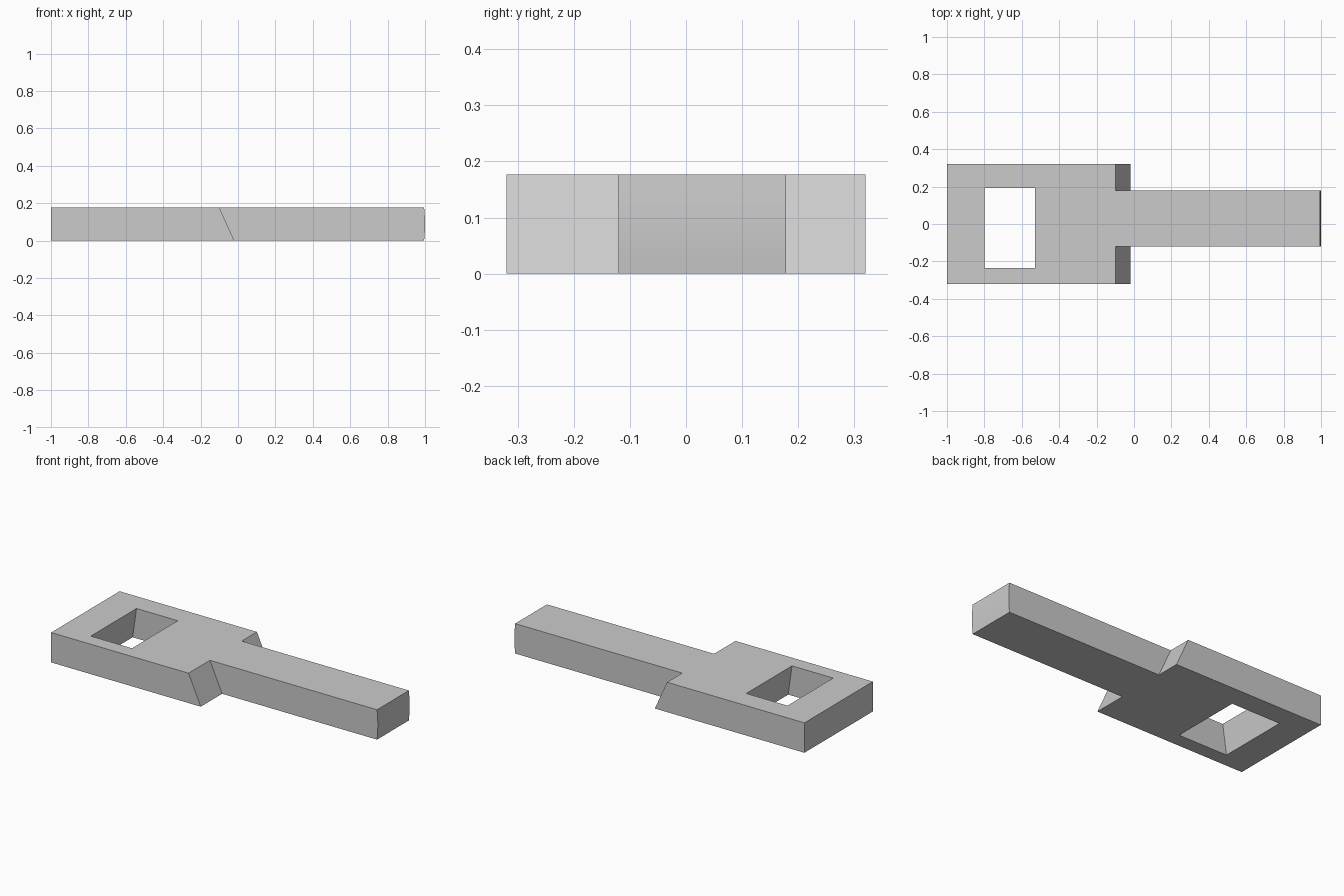
import bpy
import bmesh
import math

cube = bpy.data.objects.get("Cube")
if cube:
    bpy.data.objects.remove(cube, do_unlink=True)

HEIGHT = 0.177

gray = bpy.data.materials.new("plain gray")
gray.use_nodes = True
color = (0.6, 0.6, 0.6, 1)
gray.diffuse_color = color
gray.node_tree.nodes["Principled BSDF"].inputs["Base Color"].default_value = color


def side_profile(name, points, y0, y1):
    """Extrude an x-z outline from y0 to y1."""
    bm = bmesh.new()
    face = bm.faces.new([bm.verts.new((x, y0, z)) for x, z in points])
    result = bmesh.ops.extrude_face_region(bm, geom=[face])
    moved = [v for v in result["geom"] if isinstance(v, bmesh.types.BMVert)]
    bmesh.ops.translate(bm, verts=moved, vec=(0, y1 - y0, 0))
    bmesh.ops.recalc_face_normals(bm, faces=bm.faces)
    mesh = bpy.data.meshes.new(name)
    bm.to_mesh(mesh)
    bm.free()
    mesh.materials.append(gray)
    obj = bpy.data.objects.new(name, mesh)
    bpy.context.collection.objects.link(obj)
    return obj


def combine(target, other, operation):
    """Apply a boolean and remove the helper."""
    other.hide_render = True
    mod = target.modifiers.new(operation.lower(), "BOOLEAN")
    mod.operation = operation
    mod.solver = "EXACT"
    mod.object = other
    bpy.context.view_layer.objects.active = target
    bpy.ops.object.modifier_apply(modifier=mod.name)
    bpy.data.objects.remove(other, do_unlink=True)


# Wide head with slanted shoulders
body = side_profile("latch_plate", [(-1, 0), (-0.02, 0), (-0.10, HEIGHT), (-1, HEIGHT)],
                    -0.32, 0.32)

# Long tongue with a slightly bowed tip
steps = 8
tip = [(0.995 + 0.005 * math.sin(math.pi * i / steps), HEIGHT * i / steps)
       for i in range(steps + 1)]
tongue = side_profile("tongue", [(-0.3, 0)] + tip + [(-0.3, HEIGHT)], -0.12, 0.178)
combine(body, tongue, "UNION")

# Rectangular slot, flared toward the underside; the cutter overshoots both faces
flare = 0.025
over = 0.2


def slot_x(x, sign, z):
    return x + sign * flare * (1 - z / HEIGHT)


low, high = -over * HEIGHT, HEIGHT * (1 + over)
slot = side_profile("slot_cutter", [
    (slot_x(-0.80, -1, low), low), (slot_x(-0.53, 1, low), low),
    (slot_x(-0.53, 1, high), high), (slot_x(-0.80, -1, high), high)], -0.235, 0.193)
combine(body, slot, "DIFFERENCE")

# Smooth only the gentle bow of the tip
bpy.ops.object.select_all(action="DESELECT")
body.select_set(True)
bpy.context.view_layer.objects.active = body
bpy.ops.object.shade_smooth_by_angle(angle=math.radians(20))
